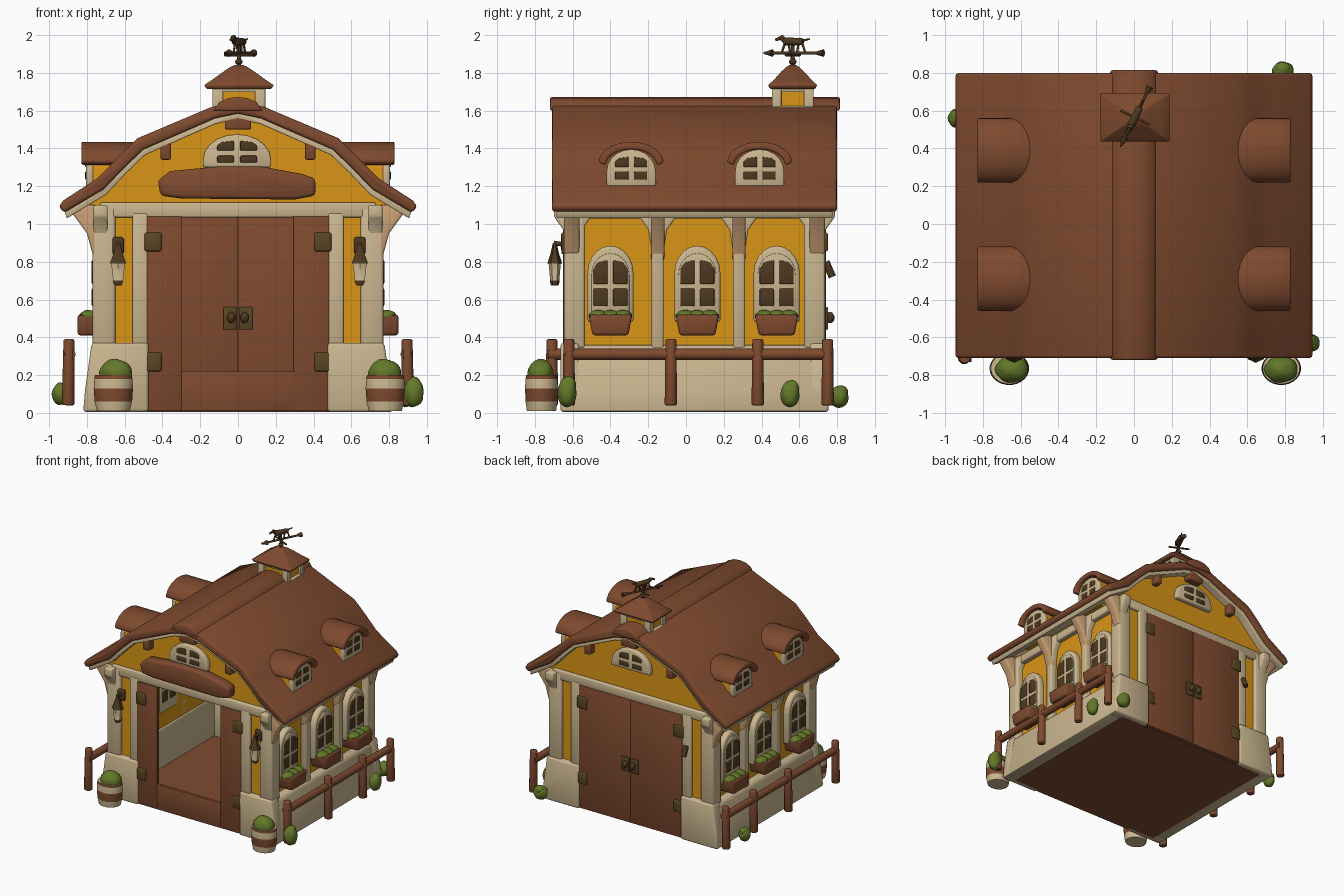
import bpy, bmesh, math
from mathutils import Vector

if "Cube" in bpy.data.objects:
    bpy.data.objects.remove(bpy.data.objects["Cube"])


def material(name, rgb):
    m = bpy.data.materials.new(name)
    m.use_nodes = True
    m.diffuse_color = (*rgb, 1)
    bsdf = m.node_tree.nodes["Principled BSDF"]
    bsdf.inputs["Base Color"].default_value = (*rgb, 1)
    bsdf.inputs["Roughness"].default_value = 0.8
    return m


BROWN = material("wood_brown", (0.21, 0.068, 0.028))
YELLOW = material("plaster_yellow", (0.70, 0.30, 0.008))
CREAM = material("cream", (0.60, 0.475, 0.28))
PEACH = material("peach_timber", (0.60, 0.36, 0.18))
GREEN = material("leaf_green", (0.125, 0.19, 0.022))
DARK = material("dark_brown", (0.075, 0.04, 0.014))
OLIVE = material("olive_iron", (0.10, 0.062, 0.018))


def finish(name, bm, mats, bevel=0.0):
    bmesh.ops.recalc_face_normals(bm, faces=bm.faces)
    if bevel:
        edges = [e for e in bm.edges if e.calc_face_angle(0) > 0.6]
        bmesh.ops.bevel(bm, geom=edges, offset=bevel, segments=2, profile=0.5,
                        affect='EDGES', clamp_overlap=True)
    me = bpy.data.meshes.new(name)
    bm.to_mesh(me)
    bm.free()
    for m in mats:
        me.materials.append(m)
    for p in me.polygons:
        p.use_smooth = True
    me.set_sharp_from_angle(angle=math.radians(48))
    ob = bpy.data.objects.new(name, me)
    bpy.context.collection.objects.link(ob)
    return ob


def prism(name, pts, axis, a, b, mat, bevel=0.01):
    """Extrude an outline along an axis from a to b."""
    place = {'x': lambda u, v, t: (t, u, v), 'y': lambda u, v, t: (u, t, v),
             'z': lambda u, v, t: (u, v, t)}[axis]
    bm = bmesh.new()
    lo, hi = ([bm.verts.new(place(u, v, t)) for u, v in pts] for t in (a, b))
    bm.faces.new(lo)
    bm.faces.new(hi)
    for i in range(len(pts)):
        j = (i + 1) % len(pts)
        bm.faces.new((lo[i], lo[j], hi[j], hi[i]))
    return finish(name, bm, [mat], bevel)


def box(name, x, y, z, mat, bevel=0.01):
    return prism(name, [(x[0], z[0]), (x[1], z[0]), (x[1], z[1]), (x[0], z[1])],
                 'y', y[0], y[1], mat, bevel)


def loft(name, rings, loc, mats, n=20, bevel=0.0):
    """Stack rings of (height, x radius, y radius); one material per band."""
    k = math.sqrt(2) if n == 4 else 1
    bm = bmesh.new()
    rows = [[bm.verts.new((loc[0] + rx * k * math.cos((i + .5) * math.tau / n),
                           loc[1] + ry * k * math.sin((i + .5) * math.tau / n), z))
             for i in range(n)] for z, rx, ry in rings]
    bm.faces.new(rows[0])
    bm.faces.new(rows[-1])
    for r in range(len(rows) - 1):
        for i in range(n):
            j = (i + 1) % n
            f = bm.faces.new((rows[r][i], rows[r][j], rows[r + 1][j], rows[r + 1][i]))
            f.material_index = min(r, len(mats) - 1)
    return finish(name, bm, mats, bevel)


def rod(name, p, q, r, mat, r2=None, bevel=0.0):
    p, q = Vector(p), Vector(q)
    bm = bmesh.new()
    bmesh.ops.create_cone(bm, cap_ends=True, segments=12, radius1=r,
                          radius2=r if r2 is None else r2, depth=(q - p).length)
    rot = (q - p).to_track_quat('Z', 'Y').to_matrix()
    for v in bm.verts:
        v.co = rot @ v.co + (p + q) / 2
    return finish(name, bm, [mat], bevel)


def blob(name, loc, size, mat):
    bm = bmesh.new()
    bmesh.ops.create_icosphere(bm, subdivisions=3, radius=1)
    for v in bm.verts:
        lump = 1 + 0.05 * math.sin(5 * v.co.x + 3 * v.co.z) * math.cos(4 * v.co.y)
        v.co = Vector([c * s * lump + l for c, s, l in zip(v.co, size, loc)])
    return finish(name, bm, [mat])


def arch(c, w, z0, spring, z1, n=10):
    """Arched outline: straight sides up to spring, then a rounded head."""
    return [(c - w, z0), (c + w, z0)] + [
        (c + w * math.cos(math.pi * i / n), spring + (z1 - spring) * math.sin(math.pi * i / n))
        for i in range(n + 1)]


def panes(name, c, w, z0, mid, z1, axis, a, b):
    g = 0.16 * w
    bar = g * 0.8
    for s in (1, -1):
        low = [(g, z0), (w, z0), (w, mid - bar), (g, mid - bar)]
        up = [(g, mid + bar), (w, mid + bar), (w, mid + (z1 - mid) * .65),
              (w * .75, z1 - (z1 - mid) * .1), (g, z1)]
        for label, shape in (("lower", low), ("upper", up)):
            prism(f"{name}_{label}_pane", [(c + s * u, v) for u, v in shape], axis, a, b, DARK, 0.006)


def mirrored(half):
    return half + [(-x, z) for x, z in reversed(half) if x > 0]


# Roof shell, soffit and ridge cap
outer = [(.95, 1.09), (.925, 1.125), (.74, 1.245), (.63, 1.36), (.53, 1.455), (.14, 1.62), (0, 1.645)]
inner = [(.92, 1.06), (.71, 1.185), (.6, 1.30), (.5, 1.395), (.12, 1.56), (0, 1.585)]


def band(top, bottom):
    return mirrored(top) + mirrored(bottom)[::-1]


prism("roof", band(outer, inner), 'y', -.71, .80, BROWN, 0.015)
lower = [(x * .985, z - .03) for x, z in inner]
prism("roof_soffit", band([(x, z + .01) for x, z in inner], lower), 'y', -.685, .775, CREAM, 0.006)
prism("ridge_cap", mirrored([(.13, 1.60), (.10, 1.645), (.05, 1.667), (0, 1.672)]), 'y', -.72, .815, BROWN)

# Floor and side walls
box("floor", (-.72, .72), (-.62, .71), (.004, .03), BROWN, 0)
for s in (1, -1):
    prism("side_base", [(s * x, z) for x, z in
          ((.68, .005), (.82, .005), (.81, .12), (.775, .34), (.75, .36), (.68, .36))], 'y', -.655, .745, CREAM, .015)
    box("side_wall", sorted((s * .69, s * .715)), (-.6, .70), (.3, 1.12), YELLOW, 0)
    box("eave_beam", sorted((s * .69, s * .76)), (-.62, .72), (1.03, 1.1), CREAM)
    for y in (-.60, -.15, .28, .69):
        half = [(.032, .3), (.032, .86), (.05, .97), (.10, 1.04), (.10, 1.10)]
        prism("side_pillar", [(y + u, v) for u, v in half] + [(y - u, v) for u, v in half[::-1]],
              'x', s * .69, s * .765, CREAM)
        prism("eave_bracket", [(s * x, z) for x, z in
              ((.7, .8), (.765, .84), (.80, .95), (.88, 1.06), (.88, 1.10), (.7, 1.1))],
              'y', y - .035, y + .035, PEACH)
    # Arched windows with planters
    for y in (-.40, .06, .48):
        prism("side_window_frame", arch(y, .122, .48, .74, .885), 'x', s * .685, s * .762, CREAM, .015)
        prism("window_surround", arch(y, .10, .52, .73, .845), 'x', s * .75, s * .77, CREAM, .005)
        panes("side_window", y, .09, .565, .67, .81, 'x', s * .68, s * .775)
        prism("planter", [(y - .095, .41), (y + .095, .41), (y + .115, .52), (y - .115, .52)],
              'x', s * .70, s * .85, BROWN, .015)
        for k in (-1, 0, 1):
            blob("planter_leaves", (s * .79, y + k * .065, .515), (.05, .05, .03), GREEN)

    # Dormers
    for y in (-.29, .39):
        prism("dormer_body", arch(y, .125, 1.1, 1.29, 1.39), 'x', s * .5, s * .785, YELLOW, 0)
        prism("dormer_window_frame", arch(y, .13, 1.195, 1.28, 1.395), 'x', s * .765, s * .805, CREAM)
        panes("dormer_window", y, .085, 1.235, 1.29, 1.355, 'x', s * .8, s * .809)
        head = arch(y, .172, 0, 1.325, 1.435, 14)[2:] + arch(y, .135, 0, 1.31, 1.395, 14)[:1:-1]
        prism("dormer_roof", head, 'x', s * .5, s * .83, BROWN)

    # Fence
    posts = (-.62 if s > 0 else -.71, -.08, .38, .75)
    for y in posts:
        rod("fence_post", (s * .90, y, .04), (s * .895, y, .39), .033, BROWN, .029, .008)
    rod("fence_rail", (s * .89, posts[0] - .02, .31), (s * .89, .77, .31), .03, BROWN)

# Front and back walls
for end, base, sign in (("front", -.665, 1), ("back", .755, -1)):
    def span(d0, d1):
        return sorted((base + sign * d0, base + sign * d1))

    gable = [(.82, 1.06), (.82, 1.1), (.69, 1.18), (.49, 1.38), (.11, 1.56), (0, 1.58)]
    prism(end + "_gable", mirrored(gable), 'y', *span(.045, .075), YELLOW, 0)
    box(end + "_beam", (-.73, .73), span(.02, .10), (1.035, 1.115), CREAM)
    for s in (1, -1):
        prism(end + "_corner_base", [(s * x, z) for x, z in
              ((.475, .005), (.82, .005), (.81, .12), (.775, .37), (.475, .37))], 'y', *span(0, .1), CREAM, .015)
        box(end + "_corner_post", sorted((s * .65, s * .77)), span(.018, .13), (.34, 1.09), CREAM, .015)
        box(end + "_strip", sorted((s * .54, s * .67)), span(.045, .08), (.35, 1.06), YELLOW, 0)
        box(end + "_door_post", sorted((s * .475, s * .56)), span(.018, .09), (.34, 1.06), CREAM)
        prism(end + "_corner_bracket", [(s * x, z) for x, z in
              ((.72, .84), (.77, .84), (.80, .95), (.88, 1.06), (.86, 1.10), (.72, 1.1))],
              'y', *span(.02, .1), PEACH)
        box(end + "_roof_bracket", sorted((s * .355, s * .41)), span(-.02, .06), (1.34, 1.43), BROWN)
        for z in (.27, .905):
            box(end + "_hinge", sorted((s * .405, s * .495)), span(.004, .03), (z - .05, z + .05), OLIVE)
    box(end + "_ridge_bracket", (-.07, .07), span(-.02, .06), (1.50, 1.58), BROWN)
    prism(end + "_gable_window_frame", arch(-.005, .18, 1.30, 1.34, 1.475), 'y', *span(.005, .06), CREAM)
    panes(end + "_gable_window", -.005, .105, 1.325, 1.375, 1.44, 'y', *span(-.002, .02))

# Front door frame with its open doorway, and the closed back doors
for x in ((-.482, -.298), (.292, .482)):
    box("front_door_side", x, (-.65, -.625), (.01, 1.04), BROWN, .003)
box("front_door_sill", (-.3, .295), (-.65, -.625), (.01, .22), BROWN, .003)
for s in (1, -1):
    box("back_door_leaf", sorted((0, s * .482)), (.70, .74), (.01, 1.045), BROWN, .005)
    for y, out in ((.70, -1), (.74, 1)):
        box("handle_plate", sorted((s * .008, s * .078)), sorted((y, y + out * .012)), (.44, .56), OLIVE, .005)
        blob("door_knob", (s * .035, y + out * .022, .505), (.022, .024, .03), DARK)
rod("back_hook", (-.52, .74, .80), (-.52, .775, .72), .02, DARK)

# Sign board
prism("sign_board", [(-.41, 1.15), (-.425, 1.23), (-.36, 1.28), (-.1, 1.305), (.12, 1.305), (.34, 1.265),
      (.41, 1.24), (.41, 1.15), (.3, 1.13), (-.3, 1.135)], 'y', -.71, -.62, BROWN, .02)

# Lanterns
for x in (-.635, .645):
    box("lantern_mount", (x - .03, x + .03), (-.66, -.63), (.84, .93), DARK)
    rod("lantern_arm", (x, -.64, .89), (x, -.70, .90), .012, DARK)
    loft("lantern", [(.675, .02, .02), (.695, .032, .026), (.70, .03, .024), (.79, .042, .032),
                     (.79, .05, .04), (.845, .028, .022), (.90, .01, .01)],
         (x, -.695), [DARK, DARK, CREAM, DARK], 6)

# Barrels with shrubs
for x, dx in ((-.66, .015), (.78, 0)):
    loft("barrel", [(.01, .088, .078), (.06, .1, .085), (.13, .105, .088), (.18, .102, .085), (.2, .098, .082)],
         (x, -.765), [CREAM, BROWN, CREAM, BROWN], 24)
    blob("barrel_shrub", (x + dx, -.77, .21), (.088, .07, .075), GREEN)
    blob("barrel_shrub_top", (x + dx - .01, -.765, .245), (.06, .05, .04), GREEN)

# Bushes around the walls
for x, y, z, w, h in ((.93, -.63, .11, .055, .08), (.895, .55, .10, .045, .07),
                      (.79, .81, .085, .058, .058), (-.94, .56, .10, .045, .058)):
    blob("bush", (x, y, z), (w, .05, h), GREEN)
    blob("bush_top", (x, y + .01, z + h * .5), (w * .7, .038, h * .55), GREEN)

# Cupola
cx, cy = .005, .565
loft("cupola_core", [(1.5, .12, .095), (1.73, .12, .095)], (cx, cy), [YELLOW], 4)
loft("cupola_base", [(1.52, .16, .115), (1.60, .15, .115), (1.625, .14, .11)], (cx, cy), [CREAM], 4, .006)
loft("cupola_top_rail", [(1.70, .135, .108), (1.725, .14, .112)], (cx, cy), [CREAM], 4)
for sx in (1, -1):
    for sy in (1, -1):
        loft("cupola_post", [(1.58, .028, .025), (1.72, .028, .025)],
             (cx + sx * .112, cy + sy * .085), [CREAM], 4, .005)
loft("cupola_roof", [(1.715, .17, .12), (1.735, .185, .13), (1.765, .14, .098), (1.805, .085, .062),
                     (1.832, .045, .034), (1.842, .02, .016)], (cx, cy), [BROWN], 4, .005)

# Weathervane with a trotting animal
d = Vector((.44, .9, 0)).normalized()
hub = Vector((cx, cy, 1.905))
up = Vector((0, 0, 1))
rod("vane_pole", (cx, cy, 1.83), (cx, cy, 1.945), .012, DARK, .009)
blob("vane_ball", (cx, cy, 1.86), (.02, .02, .016), DARK)
rod("vane_arrow", hub - d * .165, hub + d * .17, .008, DARK)
rod("vane_arrow_head", hub - d * .12, hub - d * .175, .02, DARK, .002)
rod("vane_arrow_tail", hub + d * .13, hub + d * .18, .006, DARK, .02)
side = Vector((.9, -.44, 0)).normalized()
rod("vane_cross_arm", hub - side * .085 - up * .01, hub + side * .085 - up * .01, .007, DARK)
rod("animal_body", hub - d * .05 + up * .062, hub + d * .06 + up * .06, .022, DARK, .018, .006)
rod("animal_neck", hub - d * .04 + up * .06, hub - d * .07 + up * .085, .015, DARK)
rod("animal_head", hub - d * .06 + up * .083, hub - d * .1 + up * .07, .011, DARK, .007)
rod("animal_tail", hub + d * .055 + up * .065, hub + d * .1 + up * .075, .007, DARK, .004)
for t, lean in ((-.045, -.02), (-.025, .01), (.035, -.01), (.055, .02)):
    rod("animal_leg", hub + d * t + up * .055, hub + d * (t + lean), .006, DARK)
